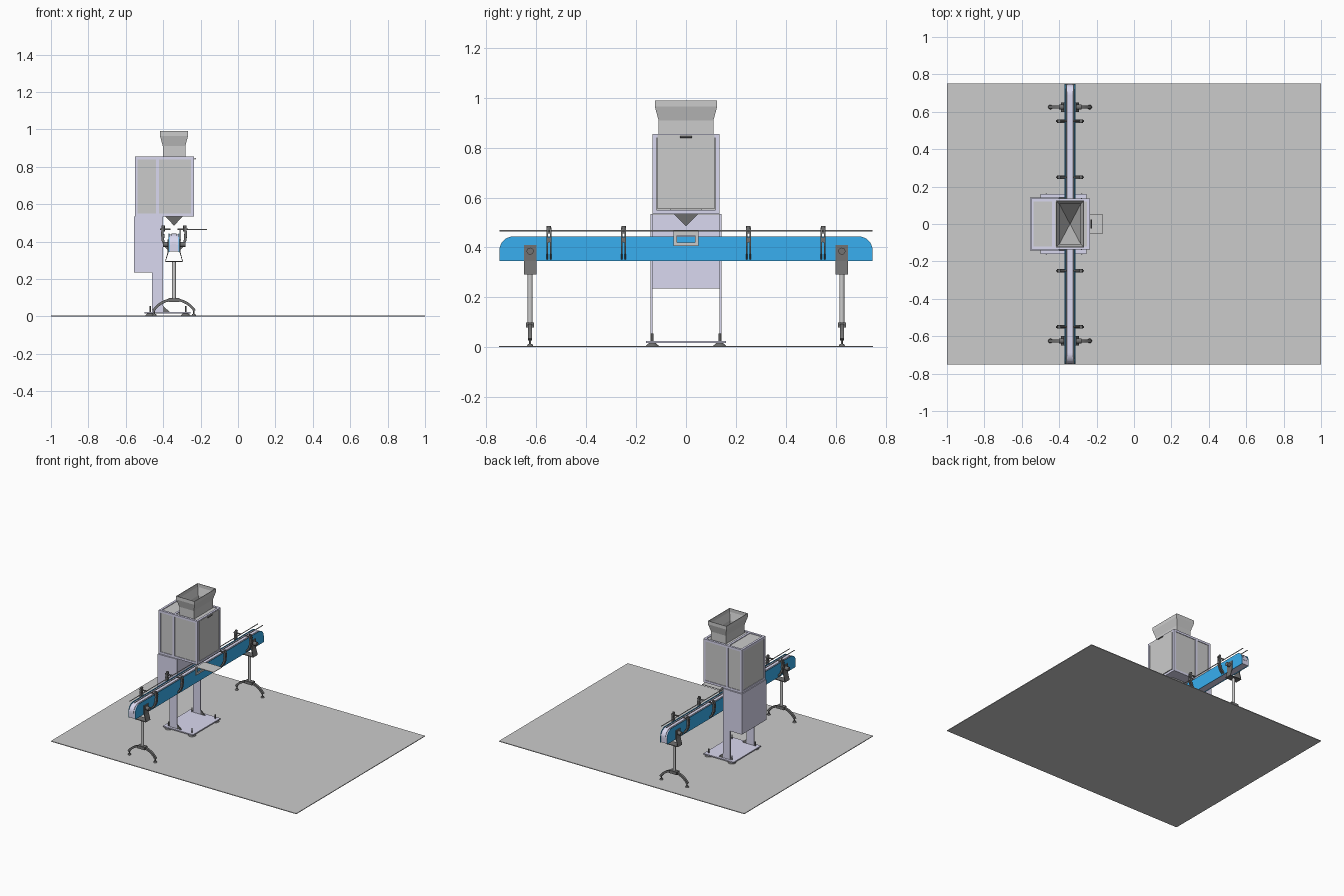
import bpy, bmesh, math
from mathutils import Vector

if "Cube" in bpy.data.objects:
    bpy.data.objects.remove(bpy.data.objects["Cube"])


def material(name, rgb):
    m = bpy.data.materials.new(name)
    m.diffuse_color = (*rgb, 1)
    m.use_nodes = True
    m.node_tree.nodes["Principled BSDF"].inputs["Base Color"].default_value = m.diffuse_color
    return m


LILAC = material("lilac_paint", (0.70, 0.69, 0.87))
BLUE = material("blue_paint", (0.04, 0.43, 0.87))
DARK = material("dark_plastic", (0.17, 0.17, 0.17))
CX = -0.342  # centre line of conveyor and hopper


def finish(name, bm, mat=None):
    bmesh.ops.recalc_face_normals(bm, faces=bm.faces)
    me = bpy.data.meshes.new(name)
    bm.to_mesh(me)
    bm.free()
    ob = bpy.data.objects.new(name, me)
    bpy.context.collection.objects.link(ob)
    if mat:
        me.materials.append(mat)
    return ob


def box(name, x, y, z, mat=None):
    bm = bmesh.new()
    bmesh.ops.create_cube(bm, size=1)
    for v in bm.verts:
        v.co = [(a + b) / 2 + c * (b - a) for (a, b), c in zip((x, y, z), v.co)]
    return finish(name, bm, mat)


def rod(name, p, q, r, mat=None, r2=None, n=20):
    p, q = Vector(p), Vector(q)
    bm = bmesh.new()
    bmesh.ops.create_cone(bm, cap_ends=True, segments=n, radius1=r,
                          radius2=r if r2 is None else r2, depth=(q - p).length)
    rot = (q - p).to_track_quat('Z', 'Y')
    for v in bm.verts:
        v.co = rot @ v.co + (p + q) / 2
    for f in bm.faces:
        f.smooth = len(f.verts) == 4
    return finish(name, bm, mat)


def extrude(name, pts, axis, a, b, mat=None):
    """Extrude a 2D outline along x (outline in y,z) or y (outline in x,z)."""
    bm = bmesh.new()
    place = (lambda u, w, t: (t, u, w)) if axis == 'x' else (lambda u, w, t: (u, t, w))
    f = bm.faces.new([bm.verts.new(place(u, w, a)) for u, w in pts])
    new = bmesh.ops.extrude_face_region(bm, geom=[f])['geom']
    d = Vector(place(0, 0, b - a))
    bmesh.ops.translate(bm, verts=[v for v in new if isinstance(v, bmesh.types.BMVert)], vec=d)
    return finish(name, bm, mat)


def loft(name, rings, cx, mat=None):
    """Bridge rectangles (half x, half y, z) in order."""
    bm = bmesh.new()
    loops = [[bm.verts.new((cx + i * hx, j * hy, z)) for i, j in
              ((-1, -1), (1, -1), (1, 1), (-1, 1))] for hx, hy, z in rings]
    for a, b in zip(loops, loops[1:]):
        for k in range(4):
            bm.faces.new((a[k], a[(k + 1) % 4], b[(k + 1) % 4], b[k]))
    return finish(name, bm, mat)


# floor
box("floor", (-1, 1), (-.75, .75), (0, .005))

# machine base, feet and legs
box("base_plate", (-.50, -.255), (-.16, .16), (.016, .024), LILAC)
for sy in (-1, 1):
    for x in (-.47, -.28):
        rod("foot_pad", (x, sy * .135, .005), (x, sy * .135, .016), .027, DARK, .014)
        rod("foot_bolt", (x, sy * .135, .016), (x, sy * .135, .055), .004, DARK, n=10)
    ys = sorted((sy * .134, sy * .142))
    box("leg", (-.46, -.40), ys, (.024, .535), LILAC)
    extrude("leg_gusset", [(-.40, .024), (-.365, .024), (-.40, .055)], 'y', *ys, DARK)
box("control_box", (-.555, -.46), (-.142, .142), (.235, .533), LILAC)

# cabinet frame and panels
X0, X1, Y, Z0, Z1, T = -.552, -.236, .135, .535, .855, .016
for y in (-Y, Y - T):
    for x in (X0, -.438, X1 - T):
        box("cabinet_post", (x, x + T), (y, y + T), (Z0, Z1), LILAC)
    for z in (Z0, Z1 - T):
        box("cabinet_side_rail", (X0, X1), (y, y + T), (z, z + T), LILAC)
for x in (X0, X1 - T):
    for z in (Z0, Z1 - T):
        box("cabinet_cross_rail", (x, x + T), (-Y, Y), (z, z + T), LILAC)
for sy in (-1, 1):
    box("cabinet_side_panel", (X0 + .01, X1 - .01), sorted((sy * .126, sy * .131)), (Z0 + .01, Z1 - .01))
box("cabinet_back_panel", (X0 + .004, X0 + .008), (-.125, .125), (Z0 + .01, Z1 - .01))
box("cabinet_door", (X1 - .004, X1 + .002), (-.115, .115), (.555, .85))
box("cabinet_top_rail", (-.438, -.422), (-.13, .13), (Z1 - T, Z1), LILAC)
box("cabinet_top_panel", (X0 + .01, -.40), (-.126, .126), (Z1 - .010, Z1 - .005))
box("cabinet_top_strip", (-.284, X1 - .01), (-.126, .126), (Z1 - .010, Z1 - .005))
box("cabinet_floor", (X0 + .01, X1 - .01), (-.126, .126), (Z0 + .003, Z0 + .008), LILAC)
rod("door_handle", (X1 + .007, -.024, .843), (X1 + .007, .024, .843), .004, DARK, n=10)

# feed hopper with funnel tip
loft("hopper", [(.001, .001, .486), (.048, .051, .536), (.06, .11, .62), (.06, .11, .91),
                (.075, .125, .965), (.075, .125, .99), (.071, .121, .99), (.071, .121, .965),
                (.057, .107, .91), (.057, .107, .85), (.001, .001, .60)], CX)


# conveyor body with rounded upper ends
def end_profile(half, bottom, top, r):
    pts = [(-half, bottom), (half, bottom)]
    for k in range(17):
        a = math.pi / 16 * k
        s = 1 if k <= 8 else -1
        pts.append((s * (half - r) + r * math.cos(a), top - r + r * math.sin(a)))
        if k == 8:
            pts.append((-(half - r), top))
    return pts


extrude("conveyor_body", end_profile(.746, .348, .438, .055), 'x', CX - .025, CX + .025, LILAC)
extrude("conveyor_belt", end_profile(.748, .38, .442, .055), 'x', CX - .014, CX + .014, LILAC)
for s in (-1, 1):
    extrude("conveyor_side_plate", end_profile(.748, .345, .444, .055), 'x',
            CX + s * .025, CX + s * .0285, BLUE)
    rod("guide_rail", (CX + s * .02, -.748, .466), (CX + s * .02, .748, .466), .003, n=8)

# guide rail brackets
inner = [(.030, .365), (.046, .385), (.054, .415), (.056, .445), (.052, .48)]
outer = [(.064, .48), (.070, .445), (.066, .405), (.054, .375), (.030, .352)]
for y in (-.55, -.25, .25, .55):
    for s in (-1, 1):
        pts = [(CX + s * u, w) for u, w in inner + outer]
        for d in (-.007, .007):
            extrude("guide_bracket", pts, 'y', y + d - .003, y + d + .003, DARK)
        rod("bracket_rod", (CX + s * .018, y, .466), (CX + s * .075, y, .466), .005, DARK, n=12)
        rod("bracket_knob", (CX + s * .052, y, .43), (CX + s * .068, y, .43), .010, DARK, n=12)
        rod("bracket_clamp", (CX + s * .058, y, .455), (CX + s * .058, y, .485), .009, DARK, n=12)

# conveyor supports
R, C = .131, -.041
arc = [math.radians(-57 + 114 * k / 20) for k in range(21)]
for y in (-.625, .625):
    clamp = [(.0285, .41), (.0285, .345), (.045, .293), (.048, .293), (.034, .345), (.034, .41)]
    for s in (-1, 1):
        extrude("support_clamp", [(CX + s * u, w) for u, w in clamp], 'y', y - .025, y + .025, DARK)
        rod("clamp_knob", (CX + s * .033, y, .385), (CX + s * .06, y, .385), .014, DARK)
        foot = CX + s * .105
        rod("stand_foot_stem", (foot, y, .01), (foot, y, .04), .004, DARK, n=10)
        rod("stand_foot_pad", (foot, y, .005), (foot, y, .013), .012, DARK, .008)
    box("clamp_bottom", (CX - .045, CX + .045), (y - .025, y + .025), (.291, .296), DARK)
    rod("support_post", (CX, y, .08), (CX, y, .293), .010)
    ring = [(CX + (R + .007) * math.sin(a), C + (R + .007) * math.cos(a)) for a in arc]
    ring += [(CX + (R - .007) * math.sin(a), C + (R - .007) * math.cos(a)) for a in reversed(arc)]
    extrude("stand_arch", ring, 'y', y - .008, y + .008, DARK)
    box("stand_hub", (CX - .03, CX + .03), (y - .016, y + .016), (.078, .099), DARK)

# outlet tray and its window frame on the conveyor side
box("outlet_tray", (-.31, -.165), (-.05, .05), (.463, .467))
FX = (-.314, -.306)
box("tray_frame_bottom", FX, (-.05, .05), (.405, .42))
box("tray_frame_top", FX, (-.05, .05), (.448, .463))
for s in (-1, 1):
    box("tray_frame_side", FX, sorted((s * .036, s * .05)), (.405, .463))
